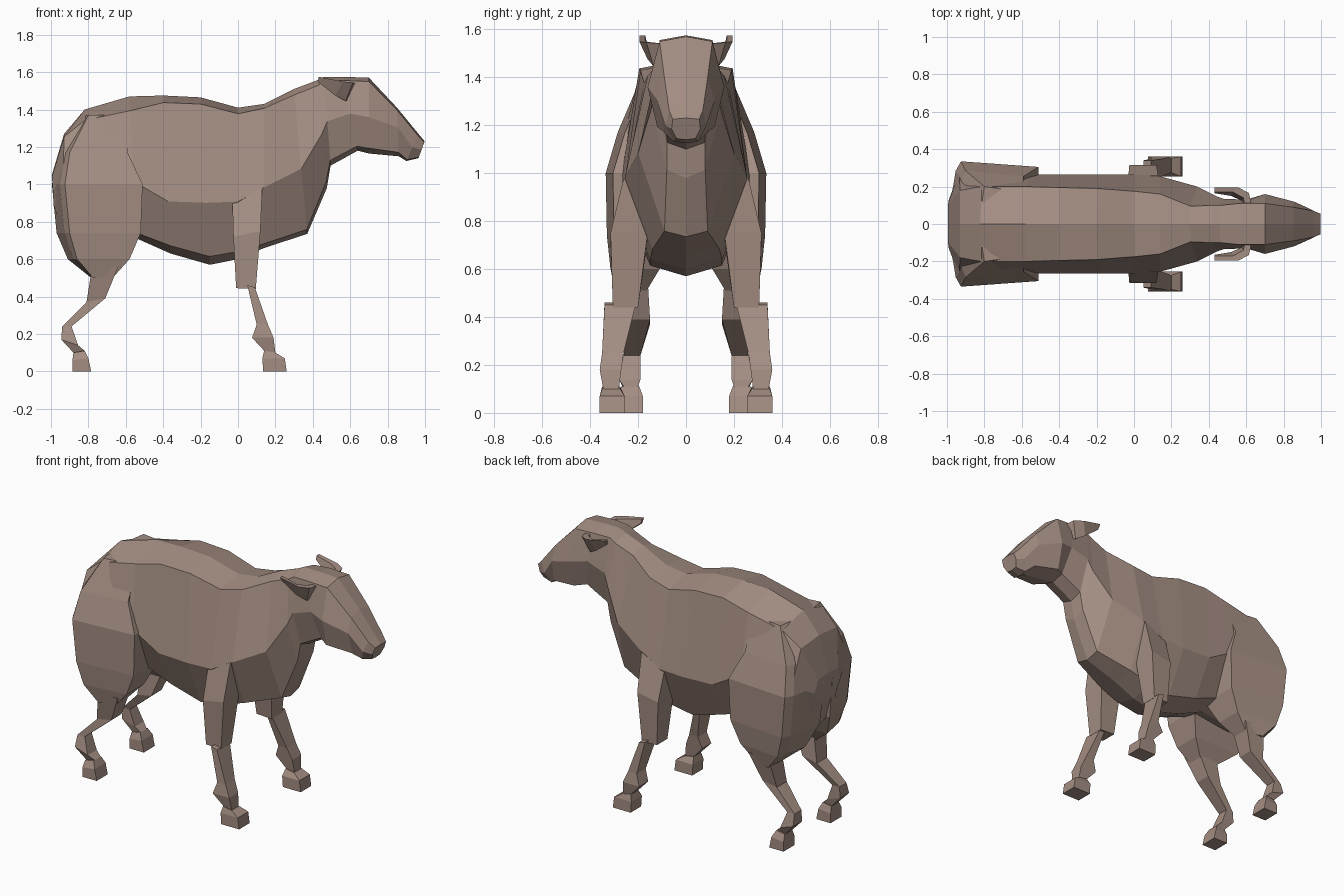
import bpy, bmesh
from mathutils import Vector

wool = bpy.data.materials.new("warm_taupe")
wool.diffuse_color = (0.37, 0.27, 0.225, 1)


def loft(name, rings):
    """Skin a row of equal-sized closed rings and cap both ends."""
    bm = bmesh.new()
    rows = [[bm.verts.new(p) for p in ring] for ring in rings]
    n = len(rows[0])
    for a, b in zip(rows, rows[1:]):
        for i in range(n):
            j = (i + 1) % n
            bm.faces.new((a[i], a[j], b[j], b[i]))
    bm.faces.new(rows[0])
    bm.faces.new(rows[-1])
    bmesh.ops.recalc_face_normals(bm, faces=bm.faces)
    mesh = bpy.data.meshes.new(name)
    bm.to_mesh(mesh)
    bm.free()
    mesh.materials.append(wool)
    obj = bpy.data.objects.new(name, mesh)
    bpy.context.collection.objects.link(obj)
    return obj


def pair(name, rings):
    """Build a part on both sides of the animal."""
    for side, s in (("left", 1), ("right", -1)):
        loft(f"{side}_{name}", [[(x, s * y, z) for x, y, z in r] for r in rings])


def slice_ring(xt, zt, xb, zb, *sides):
    """Symmetric slice: spine point, belly point, then (half width, fraction down)."""
    top, low = Vector((xt, 0, zt)), Vector((xb, 0, zb))
    half = []
    for y, t in zip(sides[::2], sides[1::2]):
        p = top.lerp(low, t)
        half.append((p.x, y, p.z))
    return [top, *half, low, *[(x, -y, z) for x, y, z in reversed(half)]]


def box_ring(z0, z1, x0, x1, y0, y1):
    """Four-sided leg slice, rear height z0 and front height z1."""
    return [(x0, y0, z0), (x1, y0, z1), (x1, y1, z1), (x0, y1, z0)]


# Barrel of the body, rump to shoulder
barrel = [
    (-.995, 1.05, -.985, .88, .10, .05, .13, .5, .09, .95),
    (-.93, 1.27, -.94, .72, .18, .03, .28, .40, .15, .95),
    (-.82, 1.40, -.80, .68, .20, .08, .28, .45, .15, .95),
    (-.58, 1.47, -.54, .71, .20, .10, .265, .60, .15, .96),
    (-.40, 1.475, -.36, .63, .195, .045, .265, .67, .15, .95),
    (-.20, 1.465, -.15, .57, .19, .04, .265, .63, .15, .95),
    (0, 1.41, 0, .60, .175, .04, .265, .62, .15, .95),
    (.14, 1.43, .14, .66, .16, .03, .255, .58, .14, .97),
]
# Chest, neck and head, shoulder to muzzle
neck_head = [
    (.30, 1.51, .37, .735, .095, .04, .20, .55, .09, .97),
    (.42, 1.555, .475, .98, .10, .05, .145, .5, .08, .94),
    (.46, 1.575, .495, 1.10, .10, .05, .135, .5, .08, .94),
    (.56, 1.575, .64, 1.18, .11, .05, .13, .5, .08, .94),
    (.70, 1.57, .70, 1.165, .11, .05, .16, .52, .12, .93),
    (.85, 1.41, .86, 1.15, .09, .05, .12, .4, .09, .92),
    (.965, 1.27, .90, 1.125, .07, .06, .085, .5, .05, .95),
    (.998, 1.23, .965, 1.14, .055, .05, .06, .5, .04, .95),
]
loft("body", [slice_ring(*r) for r in barrel])
loft("neck_and_head", [slice_ring(*r) for r in barrel[-1:] + neck_head])

# Haunches: height, rear x, front x, inner y, outer y, rear bulge
haunch = [
    (1.37, -.80, -.59, .05, .20, .02),
    (1.17, -.90, -.59, .05, .285, .05),
    (1.00, -.925, -.51, .04, .335, .07),
    (.74, -.90, -.52, .05, .33, .07),
    (.60, -.86, -.58, .11, .315, .05),
    (.50, -.775, -.67, .17, .29, .01),
]
pair("haunch", [[(xf, yo - .03, z), (xb, yo, z), (xb - b * .4, yo - .05, z),
                 (xb - b, yi, z), (xf, yi, z)] for z, xb, xf, yi, yo, b in haunch])

# Hind shanks with hock, pastern and hoof
pair("hind_shank", [box_ring(*r) for r in [
    (.56, .56, -.78, -.64, .16, .29),
    (.37, .39, -.81, -.71, .15, .25),
    (.24, .24, -.94, -.89, .19, .26),
    (.17, .14, -.945, -.855, .19, .28),
    (.10, .11, -.88, -.82, .20, .26),
]])
pair("hind_hoof", [box_ring(*r) for r in [
    (.10, .11, -.88, -.82, .195, .27),
    (.06, .07, -.885, -.80, .18, .29),
    (0, 0, -.885, -.785, .18, .29),
]])

# Front upper legs, tapering up into the shoulder
pair("front_upper_leg", [box_ring(*r) for r in [
    (.90, .98, -.03, .13, .20, .26),
    (.72, .75, -.025, .12, .16, .315),
    (.445, .44, -.01, .095, .20, .305),
]])
# Front shanks with knee, pastern and hoof
pair("front_shank", [box_ring(*r) for r in [
    (.46, .45, .05, .09, .21, .34),
    (.25, .25, .10, .16, .26, .35),
    (.18, .18, .075, .19, .27, .36),
    (.11, .10, .14, .20, .28, .345),
]])
pair("front_hoof", [box_ring(*r) for r in [
    (.11, .10, .14, .20, .275, .35),
    (.07, .07, .13, .25, .255, .36),
    (0, 0, .135, .26, .255, .36),
]])

# Ears, swept back from the sides of the head
ear = [(.63, .09, .59, .09, 1.54, 1.45),
       (.615, .165, .575, .125, 1.545, 1.445),
       (.56, .195, .52, .15, 1.55, 1.475),
       (.43, .195, .43, .165, 1.575, 1.545)]
pair("ear", [[(xo, yo, zt), (xi, yi + .01, zb), (xi, yi, zb + .005), (xo - .03 * (xo > .5), yo - .025, zt)]
             for xo, yo, xi, yi, zt, zb in ear])
